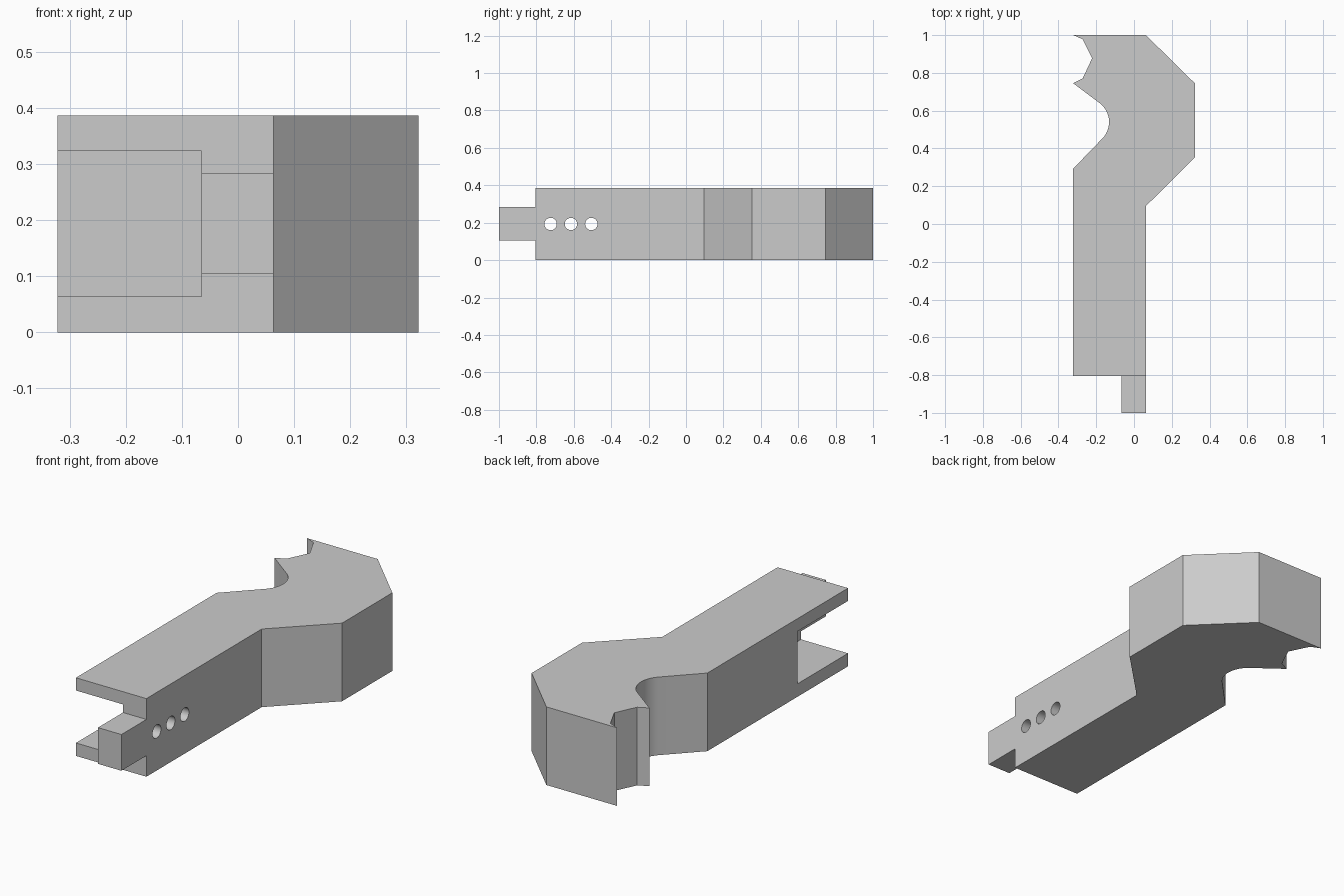
import bpy, bmesh
from math import sin, cos, radians, pi
from mathutils import Matrix

default = bpy.data.objects.get("Cube")
if default:
    bpy.data.objects.remove(default, do_unlink=True)

HEIGHT = 0.386
MID = HEIGHT / 2

grey = bpy.data.materials.new("plain_grey")
grey.use_nodes = True
grey.diffuse_color = (0.6, 0.6, 0.6, 1)
grey.node_tree.nodes["Principled BSDF"].inputs["Base Color"].default_value = (0.6, 0.6, 0.6, 1)


def add_object(name, bm):
    bmesh.ops.recalc_face_normals(bm, faces=bm.faces)
    mesh = bpy.data.meshes.new(name)
    bm.to_mesh(mesh)
    bm.free()
    mesh.materials.append(grey)
    obj = bpy.data.objects.new(name, mesh)
    bpy.context.collection.objects.link(obj)
    return obj


def box(name, low, high):
    bm = bmesh.new()
    bmesh.ops.create_cube(bm, size=1)
    for v in bm.verts:
        v.co = [a + (c + 0.5) * (b - a) for a, b, c in zip(low, high, v.co)]
    return add_object(name, bm)


def cross_hole(name, y, radius):
    bm = bmesh.new()
    place = Matrix.Translation((0.05, y, MID)) @ Matrix.Rotation(pi / 2, 4, 'Y')
    bmesh.ops.create_cone(bm, cap_ends=True, segments=32, radius1=radius,
                          radius2=radius, depth=0.3, matrix=place)
    return add_object(name, bm)


# Body: plan outline with angled head, rounded throat and notched jaw
throat = [(-0.257 + 0.125 * cos(radians(a)), 0.54 + 0.125 * sin(radians(a)))
          for a in range(-44, 53, 6)]
outline = [(-0.322, -1), (0.063, -1), (0.063, 0.095), (0.322, 0.352),
           (0.322, 0.745), (0.063, 1), (-0.322, 1), (-0.272, 0.978),
           (-0.222, 0.877), (-0.272, 0.77), (-0.322, 0.745)]
outline += throat[::-1] + [(-0.322, 0.293)]
bm = bmesh.new()
base = bm.faces.new([bm.verts.new((x, y, 0)) for x, y in outline])
raised = bmesh.ops.extrude_face_region(bm, geom=[base])["geom"]
bmesh.ops.translate(bm, vec=(0, 0, HEIGHT),
                    verts=[g for g in raised if isinstance(g, bmesh.types.BMVert)])
body = add_object("handle_body", bm)

# Side slot, steps above and below the end tab, and three pin holes
cutters = [
    box("slot_cutter", (-0.5, -1.2, 0.064), (-0.065, -0.41, 0.323)),
    box("upper_step_cutter", (-0.6, -1.3, 0.283), (0.3, -0.805, 0.6)),
    box("lower_step_cutter", (-0.6, -1.3, -0.2), (0.3, -0.805, 0.104)),
]
cutters += [cross_hole("pin_hole_cutter", y, 0.033) for y in (-0.724, -0.615, -0.506)]

bpy.ops.object.select_all(action='DESELECT')
body.select_set(True)
bpy.context.view_layer.objects.active = body
for cutter in cutters:
    cutter.hide_render = True
    mod = body.modifiers.new(cutter.name, 'BOOLEAN')
    mod.operation = 'DIFFERENCE'
    mod.solver = 'EXACT'
    mod.object = cutter
    bpy.ops.object.modifier_apply(modifier=mod.name)
    bpy.data.objects.remove(cutter, do_unlink=True)

bpy.ops.object.shade_smooth_by_angle(angle=radians(25))
